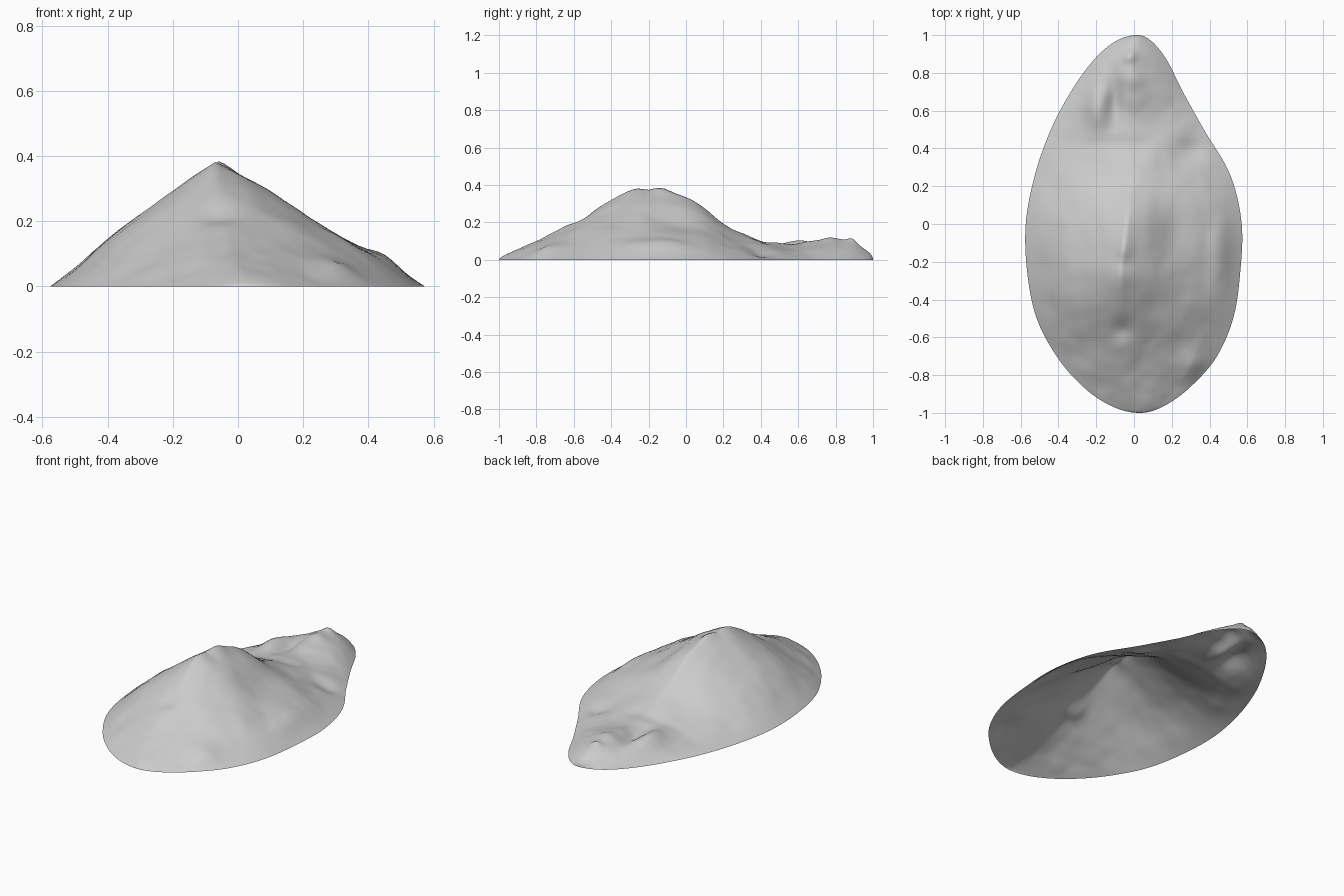
import bpy, bmesh, math
from mathutils import Vector, noise

cube = bpy.data.objects.get("Cube")
if cube:
    bpy.data.objects.remove(cube, do_unlink=True)

ROWS, HALF = 110, 36

# Plan outline and crest, sampled at equal angles from the front tip to the back tip
LEFT_EDGE = [.03, -.115, -.265, -.405, -.515, -.565, -.573, -.525, -.44, -.33, -.215, -.10, .02]
RIGHT_EDGE = [.03, .155, .295, .435, .525, .562, .57, .51, .37, .255, .175, .095, .02]
CREST_X = [.03, .02, 0, -.03, -.06, -.07, -.04, -.02, -.02, -.03, -.02, 0, .02]
CREST_Z = [0, .025, .07, .145, .26, .38, .335, .16, .09, .105, .10, .05, 0]
ROUNDNESS = [1.6, 1.6, 1.55, 1.5, 1.45, 1.07, 1.06, 1.3, 1.5, 1.6, 1.6, 1.6, 1.6]

# Knolls (positive) and gullies (negative): x, y, width, length, height
BUMPS = [
    (.47, -.15, .06, .20, .03), (.33, -.75, .09, .08, .03),
    (.20, -.05, .10, .16, -.03), (-.10, .66, .04, .11, -.03),
    (-.20, .60, .06, .11, .04), (.0, .77, .06, .05, .015),
    (-.02, .89, .04, .03, .02), (-.06, -.56, .05, .05, -.02),
    (.30, .40, .10, .06, -.02), (-.05, .42, .15, .04, -.012),
    (-.05, -.21, .05, .03, -.012), (-.05, -.12, .05, .05, .012),
    (-.38, -.20, .10, .25, .012),
]


def sample(table, t):
    """Smooth curve through evenly spaced values, t from 0 to 1."""
    u = t * (len(table) - 1)
    i = min(int(u), len(table) - 2)
    f = u - i
    b, c = table[i], table[i + 1]
    a = table[i - 1] if i else 2 * b - c
    d = table[i + 2] if i + 2 < len(table) else 2 * c - b
    return b + f / 2 * (c - a + f * (2 * a - 5 * b + 4 * c - d + f * (3 * (b - c) + d - a)))


def surface_point(t, s):
    """Point on the hill: s is -1 at one rim, 0 on the crest, 1 at the other."""
    y = -math.cos(math.pi * t)
    crest = sample(CREST_X, t)
    rim = sample(RIGHT_EDGE if s > 0 else LEFT_EDGE, t)
    r = abs(s)
    x = crest + (rim - crest) * r
    z = sample(CREST_Z, t) * (1 - r ** sample(ROUNDNESS, t))
    extra = sum(h * math.exp(-((x - bx) / w) ** 2 - ((y - by) / l) ** 2)
                for bx, by, w, l, h in BUMPS)
    extra += .009 * noise.noise(Vector((x * 6, y * 6, 3)))
    extra += .003 * noise.noise(Vector((x * 15, y * 15, 8)))
    fade = min(1, (1 - r) * 4) * min(1, (1 - abs(y)) * 12)
    return x, y, max(0, z + extra * fade)


# Open hill surface
bm = bmesh.new()
grid = [[bm.verts.new(surface_point(i / ROWS, j / HALF)) for j in range(-HALF, HALF + 1)]
        for i in range(ROWS + 1)]
for low, high in zip(grid, grid[1:]):
    for j in range(2 * HALF):
        bm.faces.new((low[j], low[j + 1], high[j + 1], high[j]))
bmesh.ops.remove_doubles(bm, verts=bm.verts, dist=1e-5)
for face in bm.faces:
    face.smooth = True

mesh = bpy.data.meshes.new("hill")
bm.to_mesh(mesh)
bm.free()
hill = bpy.data.objects.new("hill", mesh)
bpy.context.collection.objects.link(hill)

# Plain stone colour
stone = bpy.data.materials.new("light grey stone")
stone.use_nodes = True
colour = (.6, .6, .6, 1)
stone.diffuse_color = colour
stone.node_tree.nodes["Principled BSDF"].inputs["Base Color"].default_value = colour
mesh.materials.append(stone)
